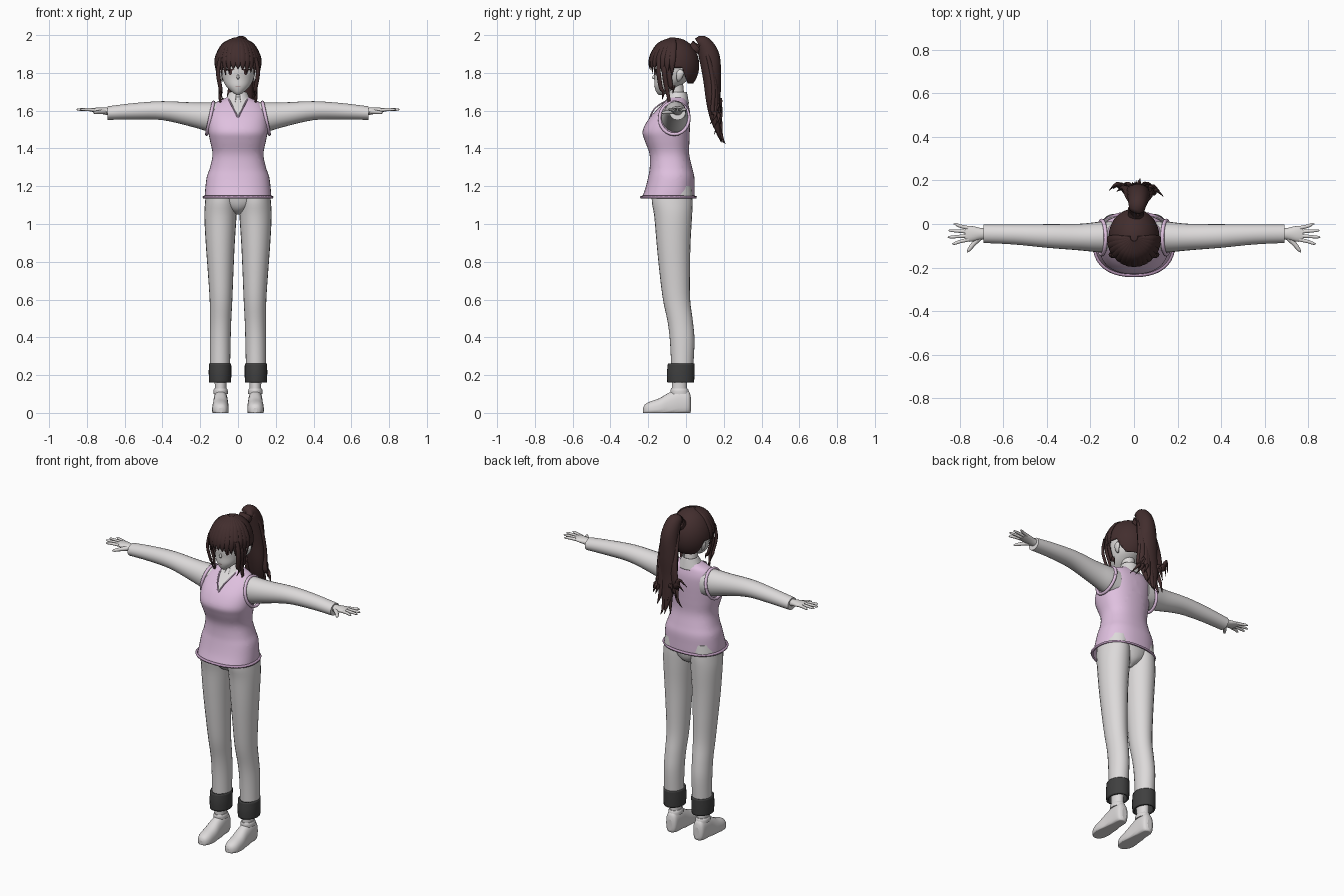
import bpy, bmesh, math, random
from mathutils import Vector
from mathutils.bvhtree import BVHTree

random.seed(4)
default = bpy.data.objects.get("Cube")
if default:
    bpy.data.objects.remove(default)


def material(name, r, g, b):
    mat = bpy.data.materials.new(name)
    mat.use_nodes = True
    mat.diffuse_color = (r, g, b, 1)
    shader = mat.node_tree.nodes["Principled BSDF"]
    shader.inputs["Base Color"].default_value = (r, g, b, 1)
    shader.inputs["Roughness"].default_value = .8
    return mat


cloth = material("pale cloth", .72, .70, .70)
skin = material("pale skin", .72, .70, .69)
pink = material("lilac knit", .74, .53, .74)
trim = material("dark lilac trim", .46, .30, .46)
brown = material("dark brown hair", .055, .027, .027)
charcoal = material("charcoal cuff", .05, .05, .05)
white = material("eye white", .8, .8, .8)
lip = material("lip line", .3, .17, .17)

X, Y, Z = Vector((1, 0, 0)), Vector((0, 1, 0)), Vector((0, 0, 1))
HEAD = Vector((0, -.06, 1.84))


def smooth_rows(rows, steps):
    """Run a spline through the rows of position and radius values."""
    out = []
    for i in range(len(rows) - 1):
        a, b, c, d = (rows[max(i - 1, 0)], rows[i], rows[i + 1],
                      rows[min(i + 2, len(rows) - 1)])
        for s in range(steps):
            t = s / steps
            out.append([q + t / 2 * (r - p + t * (2 * p - 5 * q + 4 * r - u + t * (3 * (q - r) + u - p)))
                        for p, q, r, u in zip(a, b, c, d)])
    return out + [list(rows[-1])]


def finish(name, bm, mats, mirror=False, thickness=0):
    bmesh.ops.recalc_face_normals(bm, faces=bm.faces)
    mesh = bpy.data.meshes.new(name)
    bm.to_mesh(mesh)
    bm.free()
    obj = bpy.data.objects.new(name, mesh)
    bpy.context.collection.objects.link(obj)
    for mat in mats:
        mesh.materials.append(mat)
    if thickness:
        obj.modifiers.new("Thickness", "SOLIDIFY").thickness = thickness
    if mirror:
        obj.modifiers.new("Mirror", "MIRROR")
    return obj


def sweep(bm, rows, axis=None, normal=Y, centre=None, sides=24, steps=4, power=1, caps=True):
    """Skin ellipses (x, y, z, width, depth) along a path."""
    rows = smooth_rows(rows, steps)
    points = [Vector(r[:3]) for r in rows]
    rings = []
    for i, (p, row) in enumerate(zip(points, rows)):
        along = axis or (points[min(i + 1, len(rows) - 1)] - points[max(i - 1, 0)]).normalized()
        out = p - centre if centre else normal
        out = (out - along * out.dot(along)).normalized()
        side = along.cross(out)
        w, t = max(row[3], .0008), max(row[4], .0008)
        ring = []
        for k in range(sides):
            a = math.tau * k / sides
            c, s = math.cos(a), math.sin(a)
            c, s = (math.copysign(abs(v) ** power, v) for v in (c, s))
            ring.append(bm.verts.new(p + side * w * c + out * t * s))
        rings.append(ring)
    for low, high in zip(rings, rings[1:]):
        for k in range(sides):
            j = (k + 1) % sides
            bm.faces.new((low[k], low[j], high[j], high[k])).smooth = True
    if caps:
        bm.faces.new(rings[0])
        bm.faces.new(rings[-1])
    return bm


def part(name, rows, mat, mirror=False, thickness=0, **options):
    return finish(name, sweep(bmesh.new(), rows, **options), [mat], mirror, thickness)


# Knitted vest with a V neck cut into its faces
vest = sweep(bmesh.new(), [
    (0, -.093, 1.145, .176, .138), (0, -.085, 1.19, .173, .13), (0, -.078, 1.25, .165, .122),
    (0, -.08, 1.3, .148, .112), (0, -.088, 1.37, .135, .105), (0, -.1, 1.44, .148, .118),
    (0, -.105, 1.49, .157, .125), (0, -.09, 1.55, .157, .112), (0, -.07, 1.6, .15, .09),
    (0, -.055, 1.64, .122, .065), (0, -.05, 1.66, .08, .05), (0, -.045, 1.675, .05, .042)],
    axis=Z, sides=40, power=.86, caps=False)
V_POINT = 1.565
for sign in (-1, 1):
    bmesh.ops.bisect_plane(vest, geom=vest.verts[:] + vest.edges[:] + vest.faces[:],
                           plane_co=(0, 0, V_POINT), plane_no=(2 * sign, 0, -1))
for face in vest.faces:
    c = face.calc_center_median()
    face.material_index = int(c.y < -.05 and c.z > V_POINT + 2 * abs(c.x))
finish("vest", vest, [pink, cloth])
part("vest_hem", [(0, -.093, 1.14, .174, .136), (0, -.093, 1.15, .178, .14)], trim,
     axis=Z, sides=40, power=.86, steps=1, caps=False, thickness=.012)
part("neckline_trim", [(0, -.192, 1.563, .004, .004), (.022, -.168, 1.608, .004, .004),
                       (.04, -.124, 1.642, .004, .004), (.052, -.075, 1.665, .004, .004)],
     pink, mirror=True, sides=8)

# Armhole bands
band = [(.148 - .018 * math.sin(a), -.062 + .078 * math.cos(a), 1.56 + .085 * math.sin(a), .009, .009)
        for a in (math.tau * k / 24 for k in range(25))]
part("armhole_band", band, pink, mirror=True, normal=X, sides=8, steps=1)

# Sleeves, hands and fingers
part("sleeve", [(.1, -.06, 1.56, .085, .072), (.16, -.06, 1.567, .077, .07),
                (.25, -.06, 1.58, .064, .061), (.4, -.055, 1.6, .05, .054),
                (.55, -.048, 1.597, .043, .046), (.69, -.045, 1.587, .036, .042)],
     cloth, mirror=True, axis=X)
part("hand", [(.66, -.045, 1.592, .02, .025), (.7, -.045, 1.597, .019, .026),
              (.745, -.045, 1.602, .014, .036), (.775, -.045, 1.604, .009, .035)],
     skin, mirror=True, axis=X, sides=16)
fingers = bmesh.new()
for k, reach in enumerate((.835, .855, .852, .828)):
    y = -.072 + .018 * k
    spread = (k - 1.5) * .006
    sweep(fingers, [(.76, y, 1.604, .009, .009), (.8, y + spread, 1.606, .008, .008),
                    (reach - .01, y + 2 * spread, 1.606, .006, .006),
                    (reach, y + 2 * spread, 1.605, .001, .001)], sides=10)
sweep(fingers, [(.7, -.055, 1.595, .014, .014), (.735, -.09, 1.592, .011, .011),
                (.757, -.118, 1.59, .008, .008), (.766, -.131, 1.59, .001, .001)],
      normal=Z, sides=10)
finish("fingers", fingers, [skin], mirror=True)

# Trousers
part("trouser_seat", [(0, -.065, 1.05, .015, .04), (0, -.067, 1.075, .06, .08),
                      (0, -.07, 1.12, .13, .1), (0, -.073, 1.2, .16, .11)], cloth, axis=Z)
part("trouser_leg", [
    (.085, -.075, 1.2, .08, .105), (.09, -.073, 1.12, .084, .108), (.093, -.068, 1.04, .085, .1),
    (.094, -.066, .9, .077, .09), (.092, -.06, .75, .068, .081), (.09, -.05, .6, .06, .072),
    (.092, -.03, .48, .056, .067), (.094, -.02, .38, .055, .065), (.095, -.02, .24, .053, .058)],
    cloth, mirror=True, axis=Z)
part("trouser_cuff", [(.095, -.028, .16, .058, .071), (.095, -.028, .21, .06, .073),
                      (.095, -.025, .262, .059, .071)],
     charcoal, mirror=True, axis=Z, caps=False, thickness=.012)

# Socks and shoes, with the shoes flattened on the ground
part("sock", [(.092, -.033, .25, .036, .045), (.092, -.035, .15, .031, .04),
              (.092, -.035, .07, .032, .044)], cloth, mirror=True, axis=Z)
shoe = sweep(bmesh.new(), [
    (.092, .026, .045, .014, .035), (.092, .012, .052, .034, .065), (.092, -.04, .05, .038, .075),
    (.092, -.09, .035, .04, .072), (.093, -.14, .02, .044, .058), (.093, -.19, .015, .041, .045),
    (.092, -.217, .013, .028, .032), (.092, -.227, .012, .01, .015)], axis=Y, normal=Z, power=.85)
for v in shoe.verts:
    v.co.z = max(v.co.z, 0)
finish("shoe", shoe, [cloth], mirror=True)
part("shoe_collar", [(.092, -.032, .1, .038, .05), (.092, -.034, .118, .038, .048),
                     (.092, -.035, .128, .034, .044)], cloth, mirror=True, axis=Z)

# Neck and shirt collar, split at the front
part("neck", [(0, -.045, 1.63, .05, .045), (0, -.05, 1.69, .038, .04),
              (0, -.06, 1.77, .038, .042)], skin, axis=Z)
collar = sweep(bmesh.new(), [(0, -.052, 1.637, .078, .068), (0, -.045, 1.67, .06, .055),
                             (0, -.04, 1.7, .046, .044)], axis=Z, sides=32, caps=False)
gap = [f for f in collar.faces if f.calc_center_median().y < -.07
       and abs(f.calc_center_median().x) < .012]
bmesh.ops.delete(collar, geom=gap, context="FACES")
finish("shirt_collar", collar, [cloth], thickness=.005)

# Head, ears and nose
head = sweep(bmesh.new(), [
    (0, -.132, 1.684, .01, .013), (0, -.122, 1.7, .033, .036), (0, -.1, 1.73, .063, .067),
    (0, -.075, 1.77, .083, .092), (0, -.065, 1.82, .093, .105), (0, -.06, 1.9, .09, .103),
    (0, -.06, 1.96, .05, .06)], axis=Z, sides=32, steps=6)
surface = BVHTree.FromBMesh(head)
finish("head", head, [skin])
part("ear", [(.083, -.04, 1.755, .004, .006), (.092, -.036, 1.77, .008, .014),
             (.097, -.03, 1.8, .01, .02), (.092, -.03, 1.817, .003, .007)],
     skin, mirror=True, axis=Z, sides=12)
part("nose", [(0, -.162, 1.795, .003, .004), (0, -.17, 1.775, .007, .011),
              (0, -.164, 1.766, .004, .004)], skin, axis=Z, sides=10)


def face_plate(name, x, z, width, height, mat, lift, mirror=True):
    """Lay a thin oval on the surface of the face."""
    bm = bmesh.new()

    def point(px, pz):
        hit = surface.ray_cast(Vector((px, -1, pz)), Y)[0]
        return bm.verts.new(hit - Y * lift)
    middle = point(x, z)
    ring = [point(x + width * math.cos(a), z + height * math.sin(a))
            for a in (math.tau * k / 20 for k in range(20))]
    for k in range(20):
        bm.faces.new((middle, ring[k], ring[k - 1]))
    finish(name, bm, [mat], mirror)


face_plate("eye_white", .042, 1.803, .021, .014, white, .002)
face_plate("iris", .041, 1.803, .01, .014, brown, .003)
face_plate("upper_lash", .043, 1.817, .024, .004, brown, .004)
face_plate("mouth", 0, 1.727, .013, .002, lip, .002, mirror=False)

# Hair cap, open at the face and ears
cap = bmesh.new()
bmesh.ops.create_uvsphere(cap, u_segments=48, v_segments=32, radius=1)
for v in cap.verts:
    v.co = HEAD + Vector((v.co.x * .117, v.co.y * .13, v.co.z * .146))
for spot, slope in (((0, 0, 1.745), (0, 0, 1)), ((0, -.01, 1.8), (0, 1, .35))):
    bmesh.ops.bisect_plane(cap, geom=cap.verts[:] + cap.edges[:] + cap.faces[:],
                           plane_co=spot, plane_no=slope)
opening = [f for f in cap.faces for c in [f.calc_center_median()]
           if c.z < 1.745 or (c.z < 1.83 and c.y + .01 + .35 * (c.z - 1.8) < 0)
           or (c.z < 1.87 and c.y < -.12)]
bmesh.ops.delete(cap, geom=opening, context="FACES")
for f in cap.faces:
    f.smooth = True
finish("hair_cap", cap, [brown], thickness=.004)

# Fringe of tapered locks, then long locks at the temples
fringe = bmesh.new()
for k in range(15):
    turn = math.radians(-84 + 12 * k)
    tip = random.uniform(-17, -5) - 8 * abs(math.sin(turn))
    rows = []
    for lift, width in ((82, .006), (50, .018), (22, .02), (4, .016), (tip, .001)):
        e = math.radians(lift)
        rows.append((.12 * math.cos(e) * math.sin(turn), HEAD.y - .133 * math.cos(e) * math.cos(turn),
                     HEAD.z + .148 * math.sin(e), width, width * .35))
    sweep(fringe, rows, centre=HEAD, sides=8)
finish("fringe", fringe, [brown])
temples = bmesh.new()
for back, end in ((-.145, 1.66), (-.115, 1.615), (-.09, 1.69)):
    sweep(temples, [(.095, back, 1.88, .012, .006), (.106, back, 1.8, .014, .008),
                    (.093, back + .012, 1.72, .013, .008), (.095, back + .025, end + .04, .009, .006),
                    (.08, back + .02, end, .001, .001)], centre=HEAD, sides=8)
finish("temple_locks", temples, [brown], mirror=True)

# High ponytail: a thick core with loose flicked locks
part("ponytail", [(.01, .04, 1.925, .03, .03), (.015, .085, 1.96, .04, .038),
                  (.02, .122, 1.89, .05, .055), (.02, .138, 1.77, .058, .048),
                  (.02, .145, 1.65, .06, .038), (.015, .162, 1.54, .045, .026),
                  (.01, .19, 1.44, .002, .002)], brown, centre=HEAD, sides=20, steps=6)
locks = bmesh.new()
for k in range(15):
    fan = -1 + k / 7
    drop = random.uniform(1.4, 1.56) + .06 * abs(fan)
    depth = random.uniform(-.02, .02)
    sweep(locks, [(.015 + .015 * fan, .085, 1.975, .008, .006),
                  (.02 + .043 * fan, .152 - .03 * abs(fan), 1.87, .016, .012),
                  (.02 + .055 * fan, .155 + depth / 2, 1.72, .018, .012),
                  (.015 + .07 * fan, .155 + depth, 1.6, .018, .012),
                  (.01 + .09 * fan, .17 + depth, drop + .05, .01, .008),
                  (.01 + .125 * fan, .2 - .06 * abs(fan) + depth, drop, .001, .001)],
          centre=HEAD, sides=8)
finish("ponytail_locks", locks, [brown])
part("hair_tie", [(.008, .045, 1.922, .037, .037), (.01, .065, 1.94, .039, .039)],
     brown, centre=HEAD, sides=16)
